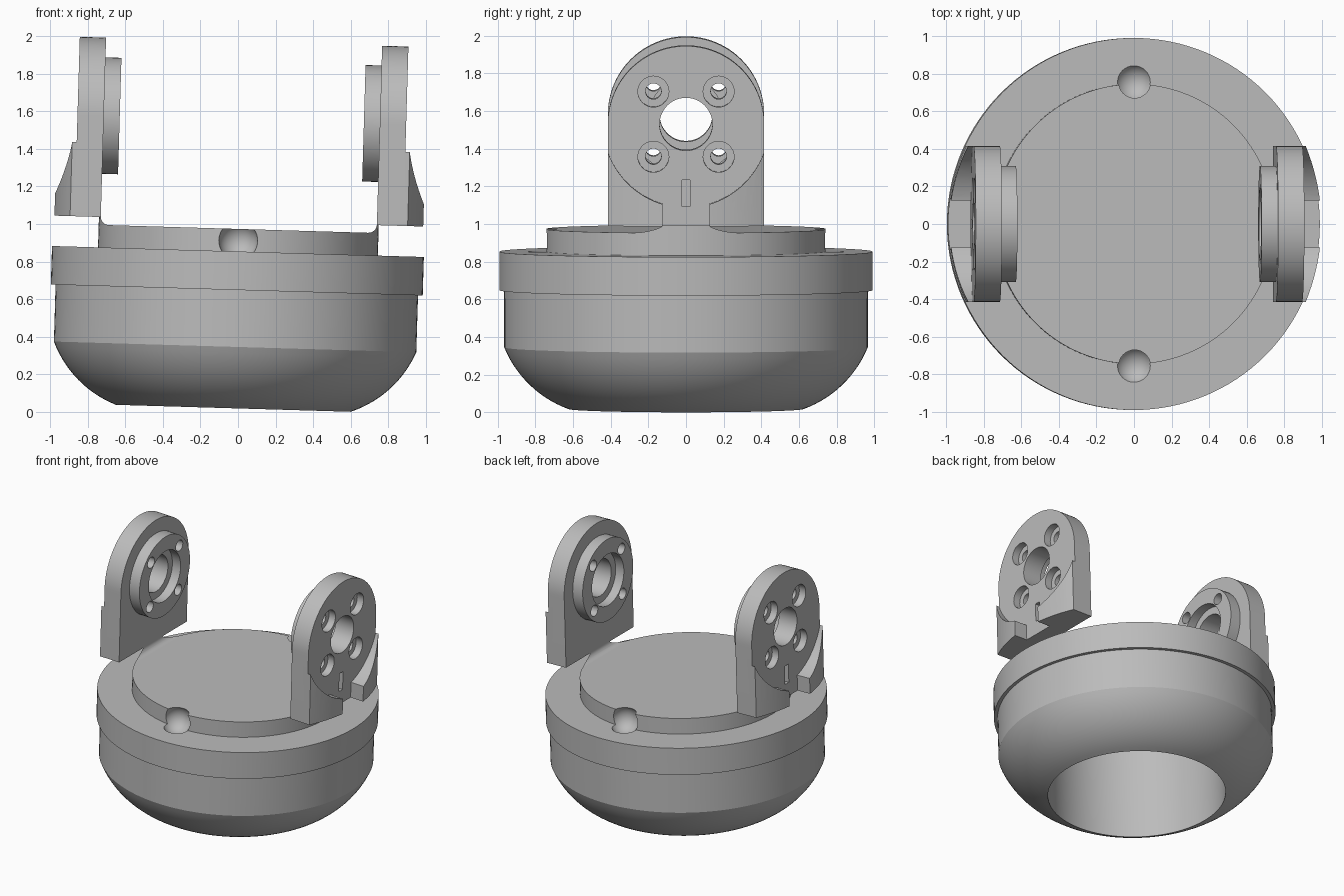
import bpy, bmesh, math
from mathutils import Matrix, Vector

if "Cube" in bpy.data.objects:
    bpy.data.objects.remove(bpy.data.objects["Cube"])

C = 1.537          # height of the pivot axis
ARCH = 0.415       # half width of an ear
BASE = 0.997       # underside of the ears
TILT = Matrix.Translation((-0.025, 0, 0.019)) @ Matrix.Rotation(0.0295, 4, 'Y')

grey = bpy.data.materials.new("plain_grey")
grey.diffuse_color = (0.5, 0.5, 0.5, 1)
grey.use_nodes = True
grey.node_tree.nodes["Principled BSDF"].inputs["Base Color"].default_value = grey.diffuse_color


def make(name, bm):
    bmesh.ops.recalc_face_normals(bm, faces=bm.faces)
    me = bpy.data.meshes.new(name)
    bm.to_mesh(me)
    bm.free()
    me.materials.append(grey)
    ob = bpy.data.objects.new(name, me)
    bpy.context.collection.objects.link(ob)
    return ob


def prism(name, pts, vec):
    """Extrude a closed outline of 3D points along vec."""
    bm = bmesh.new()
    f = bm.faces.new([bm.verts.new(p) for p in pts])
    r = bmesh.ops.extrude_face_region(bm, geom=[f])
    bmesh.ops.translate(bm, vec=vec, verts=[g for g in r['geom'] if isinstance(g, bmesh.types.BMVert)])
    return make(name, bm)


def disc_x(name, r, y, z, x0, x1, n=64):
    """Cylinder lying along x."""
    pts = [(x0, y + r * math.cos(2 * math.pi * i / n), z + r * math.sin(2 * math.pi * i / n)) for i in range(n)]
    return prism(name, pts, (x1 - x0, 0, 0))


def disc_z(name, r, z0, z1, n=128):
    pts = [(r * math.cos(2 * math.pi * i / n), r * math.sin(2 * math.pi * i / n), z0) for i in range(n)]
    return prism(name, pts, (0, 0, z1 - z0))


def box(name, x0, x1, y0, y1, z0, z1):
    return prism(name, [(x0, y0, z0), (x1, y0, z0), (x1, y1, z0), (x0, y1, z0)], (0, 0, z1 - z0))


def boolean(ob, tool, op='DIFFERENCE'):
    m = ob.modifiers.new("bool", 'BOOLEAN')
    m.operation, m.object, m.solver = op, tool, 'EXACT'
    bpy.context.view_layer.objects.active = ob
    bpy.ops.object.modifier_apply(modifier=m.name)
    bpy.data.objects.remove(tool)


def lathe(name, prof, n=128):
    """Revolve (radius, height) points; both ends lie on the axis."""
    bm = bmesh.new()
    rings = []
    for r, z in prof:
        k = n if r > 0 else 1
        rings.append([bm.verts.new((r * math.cos(2 * math.pi * i / k), r * math.sin(2 * math.pi * i / k), z))
                      for i in range(k)])
    for a, b in zip(rings, rings[1:]):
        for i in range(n):
            j = (i + 1) % n
            q = [a[i % len(a)], a[j % len(a)], b[j % len(b)], b[i % len(b)]]
            bm.faces.new(list(dict.fromkeys(q)))
    return make(name, bm)


# Round housing: deep bore, curved underside, wall, flange and raised top
cx, cz, R = 0.426, 0.547, 0.582
a0, a1 = math.atan2(0 - cz, 0.625 - cx), math.atan2(0.327 - cz, 0.965 - cx)
dome = [(cx + R * math.cos(a0 + (a1 - a0) * i / 14), cz + R * math.sin(a0 + (a1 - a0) * i / 14)) for i in range(15)]
housing = lathe("housing", [(0, 0.85), (0.625, 0.85)] + dome + [
    (0.965, 0.63), (0.99, 0.63), (0.99, 0.835), (0.745, 0.835), (0.745, 0.955), (0, 0.955)])

# Ball-shaped pockets at front and back of the raised top
for s in (-1, 1):
    bm = bmesh.new()
    bmesh.ops.create_uvsphere(bm, u_segments=32, v_segments=20, radius=0.105,
                              matrix=Matrix.Translation((0, s * 0.755, 0.893)))
    boolean(housing, make("pocket_cutter", bm))

# Ear plate: arched outline, its foot trimmed to the flange radius
arch = [(0.735, ARCH * math.cos(math.pi * i / 48), C + ARCH * math.sin(math.pi * i / 48)) for i in range(49)]
ear = prism("right_ear", [(0.735, ARCH, BASE)] + arch + [(0.735, -ARCH, BASE)], (0.3, 0, 0))
boolean(ear, disc_z("trim", 0.99, 0.5, 2.5), 'INTERSECT')
boolean(ear, disc_x("face_cutter", 0.44, 0, C, 0.875, 1.2, 96))
boolean(ear, box("channel_cutter", 0.875, 1.2, -0.125, 0.125, 0.9, 1.3))

# Inner boss, pivot bore with wider recess, and counterbored bolt holes
boolean(ear, disc_x("boss", 0.31, 0, C, 0.65, 0.76), 'UNION')
boolean(ear, disc_x("bore_cutter", 0.14, 0, C, 0.5, 1.2))
boolean(ear, disc_x("recess_cutter", 0.195, 0, C, 0.5, 0.72))
for sy in (-1, 1):
    for sz in (-1, 1):
        y, z = sy * 0.173, C + sz * 0.173
        boolean(ear, disc_x("bolt_cutter", 0.042, y, z, 0.5, 1.2, 32))
        boolean(ear, disc_x("counterbore_cutter", 0.082, y, z, 0.82, 1.2, 32))

# Small index slot
boolean(ear, box("slot_cutter", 0.835, 1.2, -0.022, 0.022, 1.10, 1.24))

# Concave fillet joining the raised top to the ear
f = 0.045
curve = [(0.69 + f * math.sin(t * math.pi / 16), -ARCH, 0.955 + f * (1 - math.cos(t * math.pi / 16))) for t in range(9)]
fillet = prism("right_fillet", [(0.69, -ARCH, 0.94)] + curve + [(0.80, -ARCH, 1.0), (0.80, -ARCH, 0.94)],
               (0, 2 * ARCH, 0))
boolean(fillet, disc_z("fillet_trim", 0.745, 0.5, 1.5), 'INTERSECT')

# Mirror ear and fillet to the left
for ob, name in ((ear, "left_ear"), (fillet, "left_fillet")):
    bm = bmesh.new()
    bm.from_mesh(ob.data)
    bmesh.ops.scale(bm, vec=Vector((-1, 1, 1)), verts=bm.verts)
    bmesh.ops.reverse_faces(bm, faces=bm.faces)
    make(name, bm)

# Slight lean of the whole assembly, and smooth shading with sharp edges
for ob in list(bpy.context.collection.objects):
    ob.data.transform(TILT)
    bpy.ops.object.select_all(action='DESELECT')
    ob.select_set(True)
    bpy.context.view_layer.objects.active = ob
    bpy.ops.object.shade_smooth_by_angle(angle=math.radians(22))
